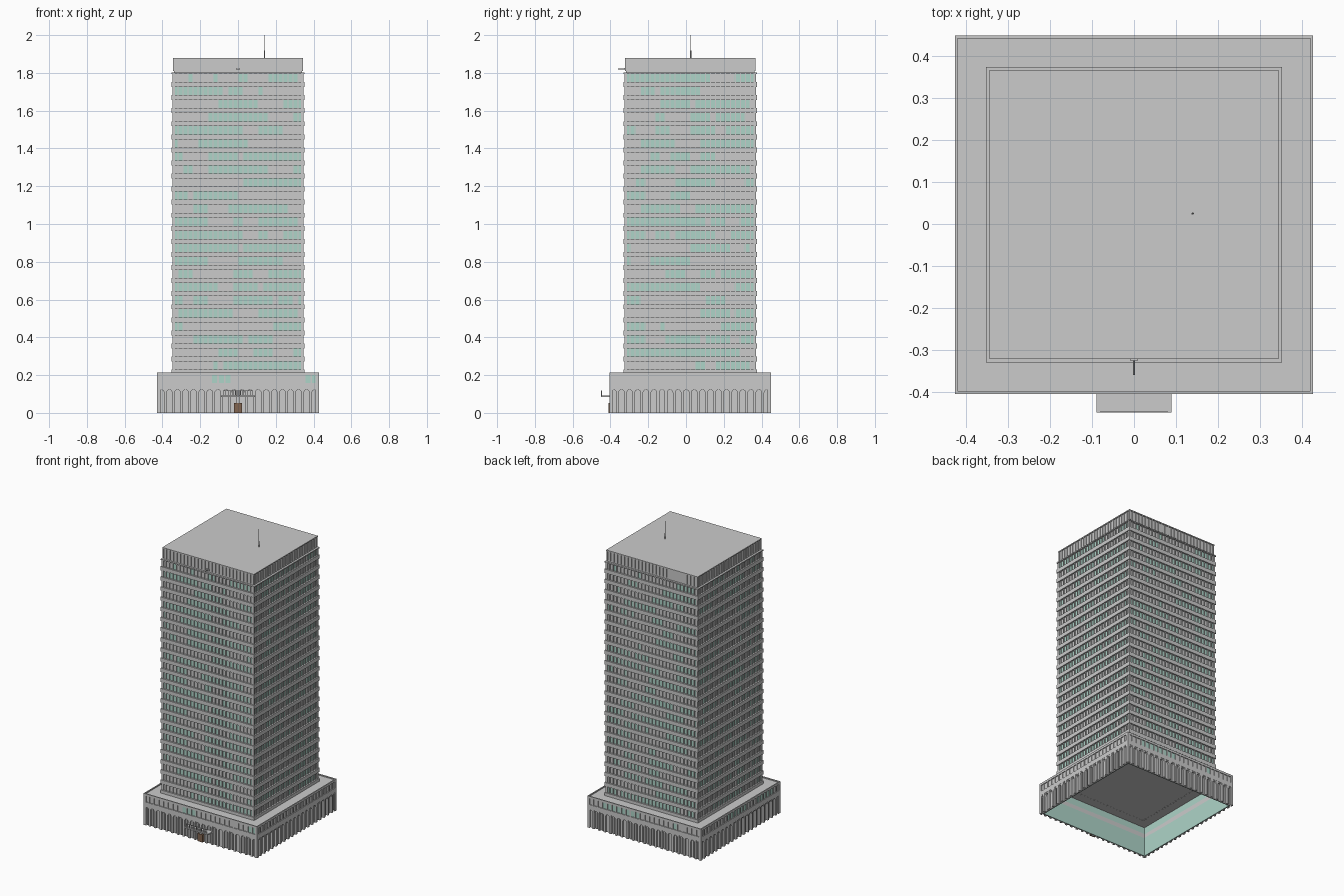
import bpy, bmesh, math, random

if "Cube" in bpy.data.objects:
    bpy.data.objects.remove(bpy.data.objects["Cube"])

random.seed(7)
CY = 0.0225            # centre of the tower in y
TOWER, BASE, CROWN = 0.3525, 0.4275, 0.345


def material(name, rgb):
    m = bpy.data.materials.new(name)
    m.diffuse_color = (*rgb, 1)
    m.use_nodes = True
    m.node_tree.nodes["Principled BSDF"].inputs["Base Color"].default_value = m.diffuse_color
    return m


TEAL = material("teal_glass", (0.42, 0.66, 0.58))
BROWN = material("brown_door", (0.22, 0.13, 0.08))


def place(k, u, d, z):
    """Point at u along side k, d out from the centre; side 0 is the front."""
    c, s = [(1, 0), (0, 1), (-1, 0), (0, -1)][k]
    return (u * c + d * s, u * s - d * c + CY, z)


def box(bm, k, u0, u1, d0, d1, z0, z1):
    v = [bm.verts.new(place(k, u, d, z))
         for z in (z0, z1) for u, d in ((u0, d0), (u0, d1), (u1, d1), (u1, d0))]
    for f in ((0, 1, 2, 3), (7, 6, 5, 4), (0, 4, 5, 1), (1, 5, 6, 2), (2, 6, 7, 3), (3, 7, 4, 0)):
        bm.faces.new([v[i] for i in f])


def prism(bm, k, profile, d0, d1):
    """Extrude a (u, z) profile through the wall depth."""
    a = [bm.verts.new(place(k, u, d0, z)) for u, z in profile]
    b = [bm.verts.new(place(k, u, d1, z)) for u, z in profile]
    n = len(a)
    bm.faces.new(a)
    bm.faces.new(b[::-1])
    for i in range(n):
        j = (i + 1) % n
        bm.faces.new((a[j], a[i], b[i], b[j]))


def ring(bm, half, depth, z0, z1):
    for k in range(4):
        box(bm, k, -half, half - depth, half - depth, half, z0, z1)


def finish(bm, name, mat=None):
    bmesh.ops.recalc_face_normals(bm, faces=bm.faces)
    me = bpy.data.meshes.new(name)
    bm.to_mesh(me)
    bm.free()
    if mat:
        me.materials.append(mat)
    ob = bpy.data.objects.new(name, me)
    bpy.context.collection.objects.link(ob)
    return ob


def block(name, x0, x1, y0, y1, z0, z1, mat=None):
    bm = bmesh.new()
    box(bm, 0, x0, x1, CY - y0, CY - y1, z0, z1)
    return finish(bm, name, mat)


def rod(name, start, axis_rot, length, radius, sides=8):
    bm = bmesh.new()
    bmesh.ops.create_cone(bm, cap_ends=True, segments=sides, radius1=radius,
                          radius2=radius, depth=length)
    ob = finish(bm, name)
    ob.location = start
    ob.rotation_euler = axis_rot
    return ob


def pane_runs(glass, blind, half, count, d0, d1, z0, z1, chance):
    """A row of windows round the building, in random runs of glass and blinds."""
    step = 2 * half / count
    for k in range(4):
        i = 0
        while i < count:
            n = random.randint(1, 5)
            bm = glass if random.random() < chance else blind
            for j in range(i, min(i + n, count)):
                box(bm, k, -half + j * step, -half + (j + 1) * step, d0, d1, z0, z1)
            i += n


# tower core
block("tower_core", -0.335, 0.335, CY - 0.335, CY + 0.335, 0.2, 1.80)

# tower windows
ROWS, PITCH, WIN0, WINH = 23, 0.0692, 0.229, 0.043
glass, blind = bmesh.new(), bmesh.new()
for r in range(ROWS):
    z = WIN0 + r * PITCH
    pane_runs(glass, blind, 0.340, 26, 0.334, 0.341, z, z + WINH, 0.52)
finish(glass, "tower_glass", TEAL)
finish(blind, "tower_blinds")

# tower mullions
bm = bmesh.new()
for k in range(4):
    for i in range(27):
        u = -0.345 + i * 0.69 / 26
        box(bm, k, u - 0.0025, u + 0.0025, 0.334, 0.3475, 0.2, 1.795)
finish(bm, "tower_mullions")

# spandrel bands between the floors
bm = bmesh.new()
for r in range(ROWS + 1):
    z0 = WIN0 + (r - 1) * PITCH + WINH if r else 0.205
    z1 = WIN0 + r * PITCH if r < ROWS else 1.802
    ring(bm, TOWER, 0.017, z0, z1)
finish(bm, "spandrel_bands")

# crown with vertical fins
block("crown_core", -0.339, 0.339, CY - 0.339, CY + 0.339, 1.79, 1.874)
bm = bmesh.new()
for k in range(4):
    for i in range(27):
        u = -0.3415 + i * 0.683 / 26
        box(bm, k, u - 0.003, u + 0.003, 0.336, 0.3435, 1.81, 1.876)
finish(bm, "crown_fins")
block("crown_roof", -CROWN, CROWN, CY - CROWN, CY + CROWN, 1.873, 1.88)

# podium: bands, roof and parapet around a hollow ground floor
bm = bmesh.new()
ring(bm, BASE, 0.02, 0.128, 0.158)
ring(bm, BASE, 0.02, 0.200, 0.207)
ring(bm, BASE, 0.007, 0.207, 0.215)
finish(bm, "podium_bands")
block("podium_roof", -0.425, 0.425, CY - 0.425, CY + 0.425, 0.202, 0.208)

# podium arcade: columns and arches
BAYS = 20
bay = 2 * BASE / BAYS
radius = bay / 2 - 0.007
arc = [math.pi * i / 8 for i in range(9)]
cols, arches = bmesh.new(), bmesh.new()
for k in range(4):
    for i in range(BAYS + 1):
        u = -BASE + i * bay
        box(cols, k, max(u - 0.007, -BASE), min(u + 0.007, BASE), BASE - 0.018, BASE, 0, 0.128)
    for i in range(BAYS):
        c = -BASE + (i + 0.5) * bay
        profile = [(c - radius * math.cos(a), 0.108 + radius * math.sin(a)) for a in arc]
        profile += [(c + radius, 0.13), (c - radius, 0.13)]
        prism(arches, k, profile, BASE - 0.015, BASE - 0.002)
finish(cols, "arcade_columns")
finish(arches, "arcade_arches")

# ground floor glazing: teal inside, grey outer panels and thin bars
bm = bmesh.new()
ring(bm, BASE - 0.017, 0.003, 0, 0.130)
ring(bm, BASE - 0.017, 0.003, 0.155, 0.203)
finish(bm, "podium_inner_glass", TEAL)
bm = bmesh.new()
ring(bm, BASE - 0.013, 0.004, 0, 0.130)
for k in range(4):
    for i in range(BAYS):
        u = -BASE + (i + 0.5) * bay
        box(bm, k, u - 0.0015, u + 0.0015, BASE - 0.015, BASE - 0.009, 0, 0.12)
finish(bm, "ground_panels")

# podium upper windows
glass, blind = bmesh.new(), bmesh.new()
pane_runs(glass, blind, BASE - 0.006, 24, BASE - 0.016, BASE - 0.006, 0.157, 0.201, 0.3)
finish(glass, "podium_glass", TEAL)
finish(blind, "podium_blinds")
bm = bmesh.new()
for k in range(4):
    for i in range(25):
        u = -BASE + 0.004 + i * (2 * BASE - 0.008) / 24
        box(bm, k, u - 0.004, u + 0.004, BASE - 0.016, BASE - 0.001, 0.157, 0.201)
finish(bm, "podium_piers")

# entrance: door, canopy and a railing on its front edge
block("door", -0.02, 0.02, -0.409, -0.396, 0, 0.052, BROWN)
block("canopy", -0.09, 0.09, -0.45, -0.40, 0.084, 0.092)
bm = bmesh.new()
for i in range(13):
    u = -0.078 + i * 0.013
    box(bm, 0, u - 0.002, u + 0.002, CY + 0.446, CY + 0.449, 0.09, 0.118)
box(bm, 0, -0.08, 0.08, CY + 0.446, CY + 0.449, 0.115, 0.119)
finish(bm, "canopy_railing")

# roof antenna
rod("antenna_base", (0.14, 0.025, 1.898), (0, 0, 0), 0.04, 0.003)
rod("antenna_mast", (0.14, 0.025, 1.955), (0, 0, 0), 0.09, 0.0016)

# front flagpole and bracket
rod("flagpole", (0, -0.339, 1.82), (math.pi / 2, 0, 0), 0.042, 0.002)
block("flagpole_bracket", -0.009, 0.009, -0.325, -0.318, 1.815, 1.825)
